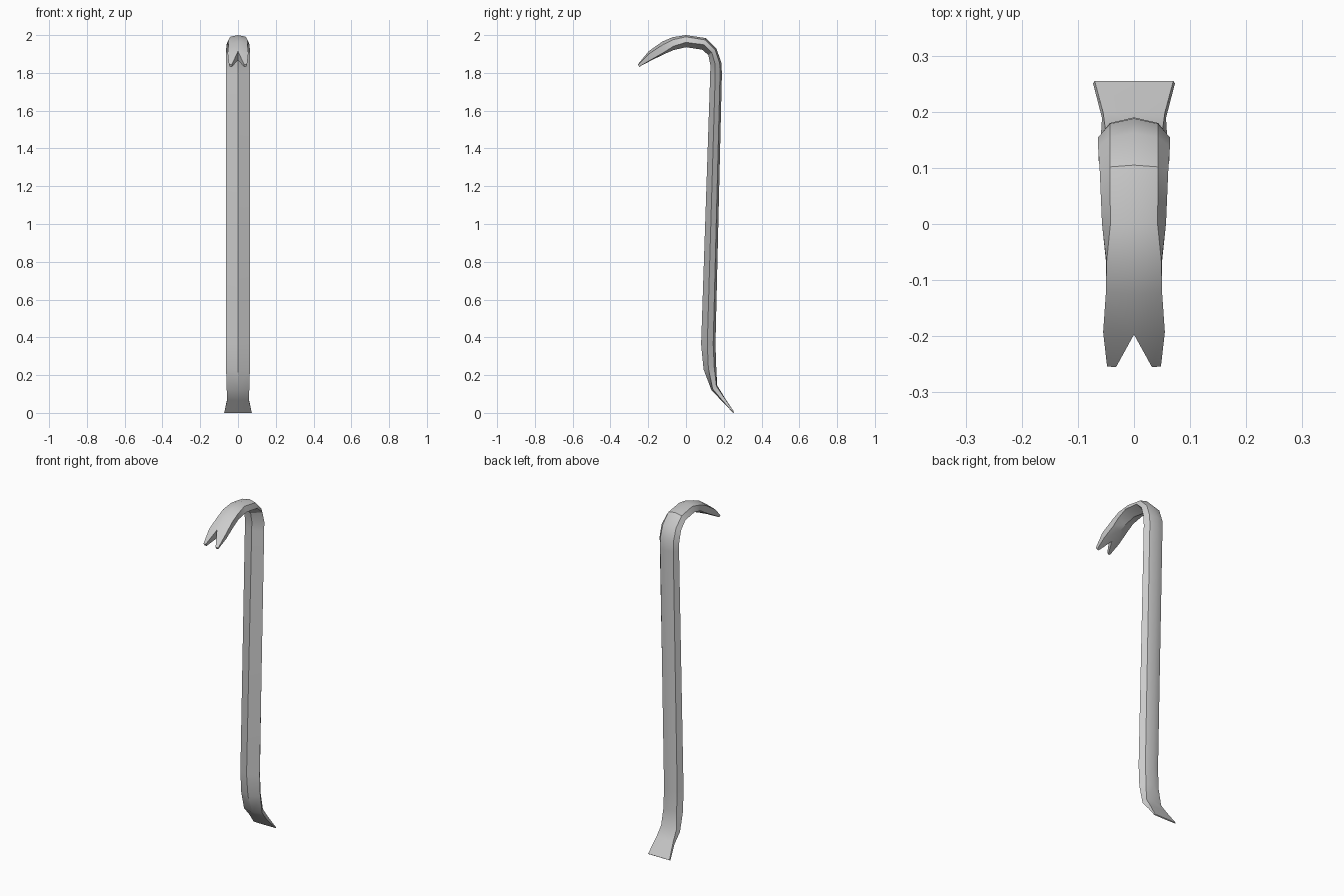
import bpy

# Half cross-sections along the bar, chisel end to claw end:
# inner (y, z), outer (y, z), side half-width, corner half-width,
# side and corner depth as fractions from inner to outer
stations = [
    (.250, .000, .255, .004, .073, .070, .10, .95),
    (.187, .066, .200, .088, .057, .055, .15, .90),
    (.135, .120, .165, .146, .060, .050, .22, .86),
    (.093, .230, .160, .245, .063, .043, .38, .84),
    (.080, .363, .156, .363, .063, .043, .43, .84),
    (.128, 1.79, .190, 1.79, .063, .043, .43, .84),
    (.129, 1.84, .188, 1.852, .064, .043, .43, .84),
    (.118, 1.895, .162, 1.926, .064, .043, .43, .84),
    (.085, 1.923, .105, 1.984, .061, .043, .43, .84),
    (.000, 1.936, .000, 2.000, .057, .042, .40, .86),
    (-.065, 1.921, -.070, 1.989, .050, .049, .30, .80),
    (-.110, 1.902, -.125, 1.966, .048, .050, .15, .75),
    (-.180, 1.868, -.197, 1.915, .051, .055, .08, .75),
    (-.248, 1.832, -.255, 1.845, .044, .048, .05, .85),
]

verts, faces = [], []
for i, (iy, iz, oy, oz, side, corner, fs, fc) in enumerate(stations):
    gap = .032 if i == len(stations) - 1 else 0   # prongs separate at the tip
    for x, f in ((gap, 0), (side, fs), (corner, fc), (gap, 1)):
        verts.append((x, iy + (oy - iy) * f, iz + (oz - iz) * f))

n = len(stations)
for i in range(n - 1):
    a, b = 4 * i, 4 * i + 4
    for k in range(3):
        faces.append((a + k, a + k + 1, b + k + 1, b + k))
# Wall of the V notch, then the two end caps
a, b = 4 * (n - 2), 4 * (n - 1)
faces.append((a + 3, a, b, b + 3))
faces.append((3, 2, 1, 0))
faces.append((b, b + 1, b + 2, b + 3))

mesh = bpy.data.meshes.new("pry_bar")
mesh.from_pydata(verts, [], faces)
bar = bpy.data.objects.new("pry_bar", mesh)
bpy.context.collection.objects.link(bar)
bpy.context.view_layer.objects.active = bar
bar.select_set(True)

# Mirror to the full hexagonal bar, smooth along the bends
mirror = bar.modifiers.new("mirror", 'MIRROR')
mirror.use_clip = True
mirror.merge_threshold = 0.0005
bpy.ops.object.modifier_apply(modifier="mirror")
bpy.ops.object.mode_set(mode='EDIT')
bpy.ops.mesh.select_all(action='SELECT')
bpy.ops.mesh.normals_make_consistent(inside=False)
bpy.ops.object.mode_set(mode='OBJECT')
bpy.ops.object.shade_smooth_by_angle(angle=0.52)
